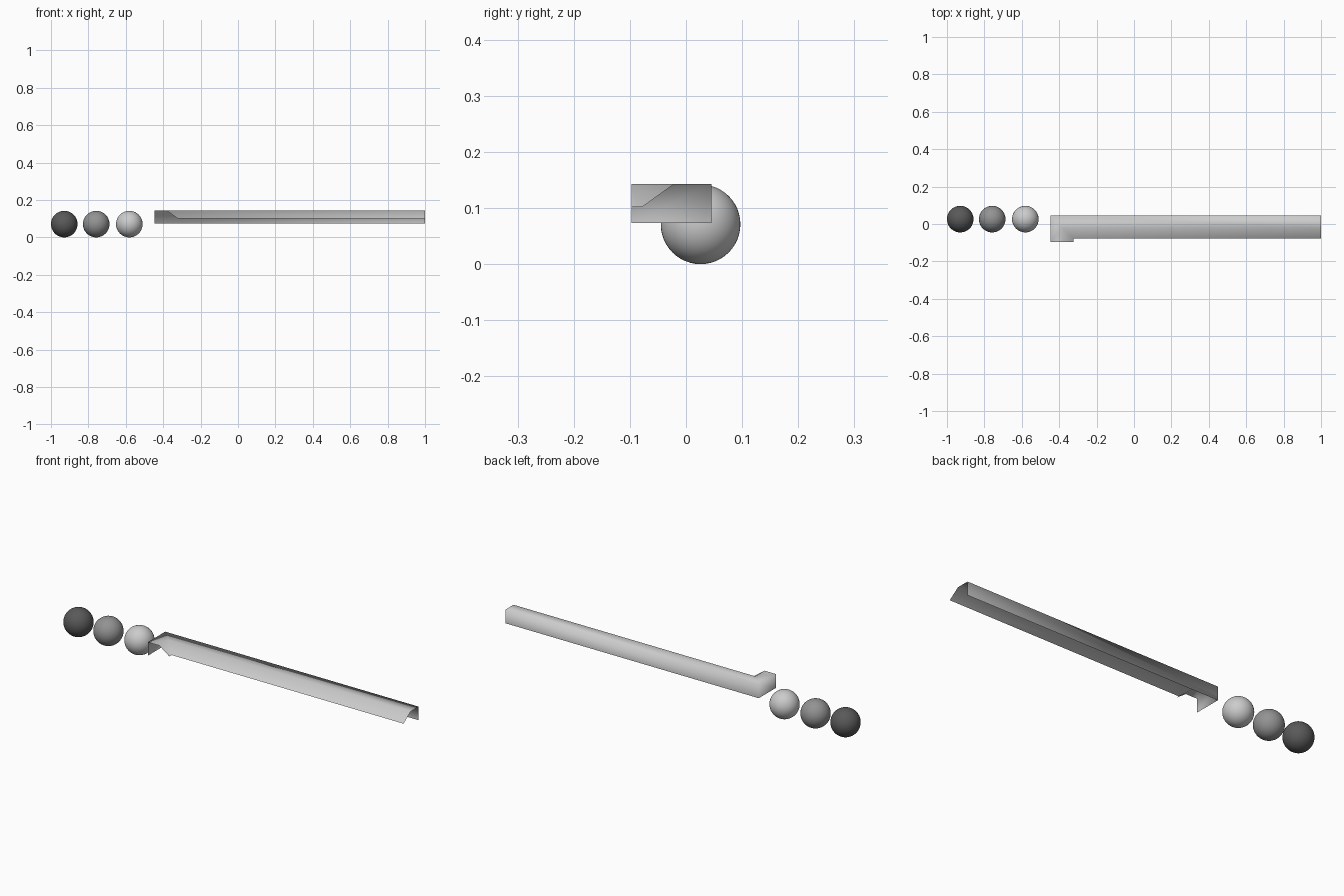
import bpy, bmesh

if "Cube" in bpy.data.objects:
    bpy.data.objects.remove(bpy.data.objects["Cube"])

# Open L-shaped rail: one sheet profile swept round a mitred corner
LEFT, BACK, FRONT, RIGHT = -0.447, 0.045, -0.097, 1.0
profile = [(0, 0.073), (0, 0.143), (0.066, 0.143), (0.123, 0.102)]  # inset, height

bm = bmesh.new()
rows = []
for d, z in profile:
    rows.append([bm.verts.new(p) for p in (
        (LEFT + d, FRONT, z),        # short leg end
        (LEFT + d, BACK - d, z),     # mitre
        (RIGHT, BACK - d, z))])      # long end
for a, b in zip(rows, rows[1:]):
    for i in range(2):
        f = bm.faces.new((a[i], b[i], b[i + 1], a[i + 1]))
        f.smooth = True
bm.normal_update()
if sum(f.normal.z for f in bm.faces) < 0:
    bmesh.ops.reverse_faces(bm, faces=bm.faces[:])
mesh = bpy.data.meshes.new("corner_rail")
bm.to_mesh(mesh)
bm.free()
bpy.context.collection.objects.link(bpy.data.objects.new("corner_rail", mesh))

# Row of three balls, dark to light
R = 0.071
for name, x, g in (("dark_ball", -0.929, 0.10),
                   ("middle_ball", -0.758, 0.29),
                   ("light_ball", -0.581, 0.58)):
    bpy.ops.mesh.primitive_uv_sphere_add(segments=48, ring_count=24, radius=R,
                                         location=(x, 0.026, R))
    ball = bpy.context.object
    ball.name = name
    bpy.ops.object.shade_smooth()
    mat = bpy.data.materials.new(name + "_grey")
    mat.diffuse_color = (g, g, g, 1)
    mat.use_nodes = True
    mat.node_tree.nodes["Principled BSDF"].inputs["Base Color"].default_value = mat.diffuse_color
    ball.data.materials.append(mat)
